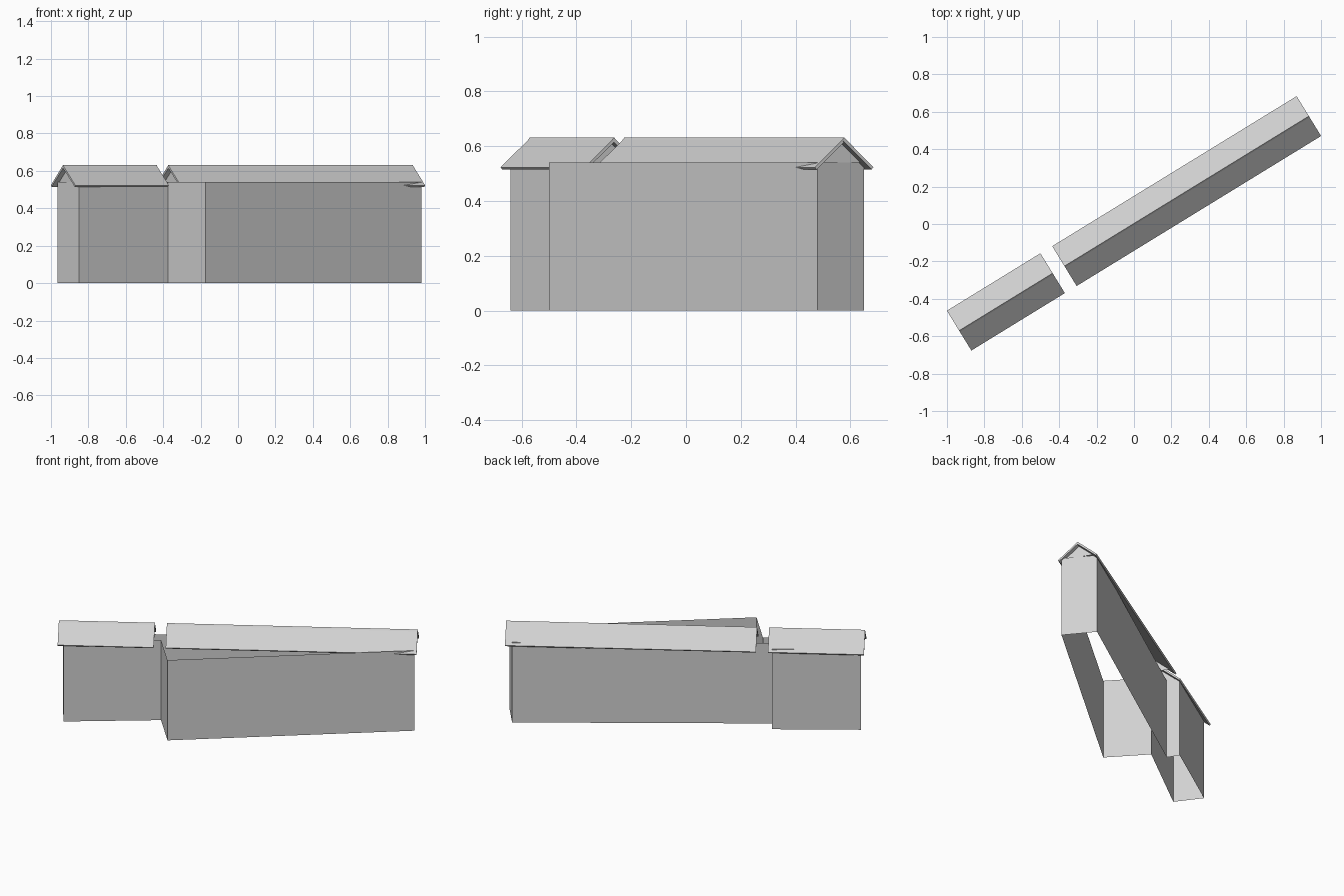
import bpy
from mathutils import Vector

if "Cube" in bpy.data.objects:
    bpy.data.objects.remove(bpy.data.objects["Cube"], do_unlink=True)

GREY = (0.64, 0.64, 0.64, 1)
mat = bpy.data.materials.new("light_grey")
mat.use_nodes = True
mat.diffuse_color = GREY
mat.node_tree.nodes["Principled BSDF"].inputs["Base Color"].default_value = GREY

WALL_TOP = 0.54


def add_mesh(name, verts, faces):
    mesh = bpy.data.meshes.new(name)
    mesh.from_pydata(verts, [], faces)
    mesh.materials.append(mat)
    mesh.update()
    obj = bpy.data.objects.new(name, mesh)
    bpy.context.scene.collection.objects.link(obj)
    return obj


def section(profile, point, across):
    """Place a (across, height) profile upright at a point on the ridge line."""
    return [(point.x + across.x * w, point.y + across.y * w, z) for w, z in profile]


def extrude(name, profile, start, end, across):
    """Closed prism between the two ends of a ridge line."""
    n = len(profile)
    verts = section(profile, start, across) + section(profile, end, across)
    sides = [(i, (i + 1) % n, (i + 1) % n + n, i + n) for i in range(n)]
    caps = [tuple(reversed(range(n))), tuple(range(n, 2 * n))]
    return add_mesh(name, verts, sides + caps)


# Open-topped walls around the joined footprint of the two wings
outline = [(0.98, 0.48), (0.84, 0.65), (-0.47, -0.25), (-0.515, -0.18),
           (-0.965, -0.485), (-0.85, -0.64), (-0.375, -0.283), (-0.175, -0.5)]
n = len(outline)
add_mesh("walls",
         [(x, y, z) for z in (0, WALL_TOP) for x, y in outline],
         [(i, (i + 1) % n, (i + 1) % n + n, i + n) for i in range(n)])

# Thin roof slabs, the rear one lapping over the front one at the ridge
rear_slab = [(-0.125, 0.523), (-0.118, 0.515), (0.008, 0.622), (0.0, 0.632)]
front_slab = [(0.125, 0.523), (0.008, 0.622), (0.0, 0.614), (0.118, 0.515)]
gable = [(-0.095, WALL_TOP), (0.095, WALL_TOP), (0.0, 0.618)]

ridges = {
    "long_wing": (Vector((-0.372, -0.225)), Vector((0.935, 0.577))),
    "short_wing": (Vector((-0.935, -0.57)), Vector((-0.435, -0.263))),
}
for wing, (start, end) in ridges.items():
    along = (end - start).normalized()
    across = Vector((along.y, -along.x))  # towards the front
    extrude(wing + "_rear_roof", rear_slab, start, end, across)
    extrude(wing + "_front_roof", front_slab, start, end, across)
    # Gable triangles set back under the roof overhang
    for side, point in (("right", start + along * 0.03), ("left", end - along * 0.03)):
        order = (0, 1, 2) if side == "left" else (2, 1, 0)
        add_mesh(f"{wing}_{side}_gable", section(gable, point, across), [order])
